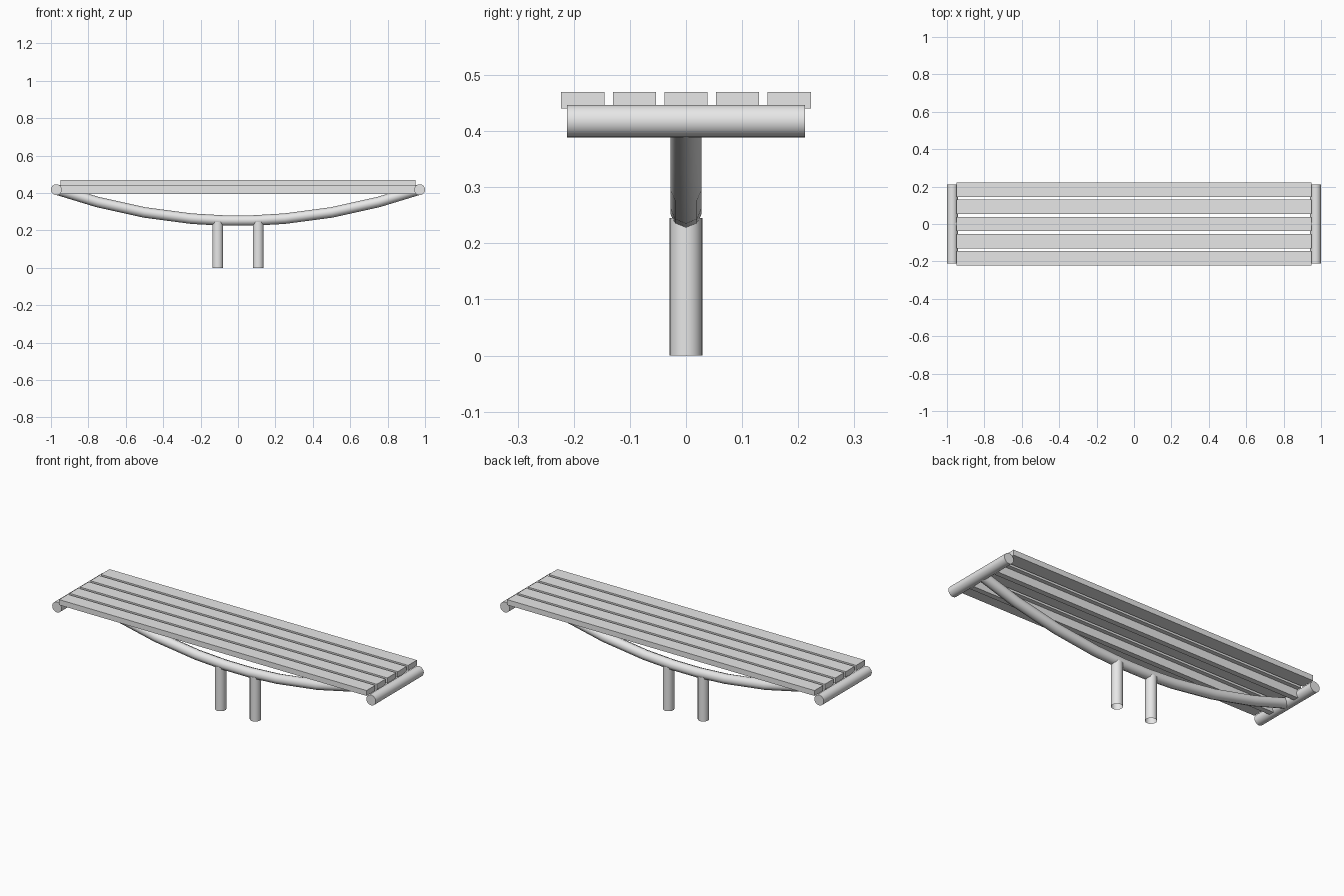
import bpy, bmesh, math
from mathutils import Matrix

cube = bpy.data.objects.get("Cube")
if cube:
    bpy.data.objects.remove(cube, do_unlink=True)

GREY = (0.8, 0.8, 0.8, 1.0)
mat = bpy.data.materials.new("plain grey")
mat.use_nodes = True
mat.diffuse_color = GREY
mat.node_tree.nodes["Principled BSDF"].inputs["Base Color"].default_value = GREY


def finish(bm, name, smooth=False):
    mesh = bpy.data.meshes.new(name)
    bm.to_mesh(mesh)
    bm.free()
    mesh.materials.append(mat)
    obj = bpy.data.objects.new(name, mesh)
    bpy.context.collection.objects.link(obj)
    if smooth:
        bpy.ops.object.select_all(action='DESELECT')
        obj.select_set(True)
        bpy.context.view_layer.objects.active = obj
        bpy.ops.object.shade_smooth_by_angle(angle=math.radians(50))
    return obj


def box(name, size, centre):
    bm = bmesh.new()
    bmesh.ops.create_cube(bm, size=1)
    bmesh.ops.scale(bm, vec=size, verts=bm.verts)
    bmesh.ops.translate(bm, vec=centre, verts=bm.verts)
    return finish(bm, name)


def tube(name, radius, length, centre, along_y=False, capped=True):
    bm = bmesh.new()
    bmesh.ops.create_cone(bm, cap_ends=capped, segments=32, radius1=radius,
                          radius2=radius, depth=length)
    if along_y:
        bm.transform(Matrix.Rotation(math.pi / 2, 4, 'X'))
    bmesh.ops.translate(bm, vec=centre, verts=bm.verts)
    return finish(bm, name, True)


# Seat slats
for i in range(5):
    box(f"seat_slat_{i + 1}", (1.9, 0.077, 0.03), (0, (i - 2) * 0.092, 0.455))

# Rails under the slats, end tubes and legs
for side, sign in (("right", -1), ("left", 1)):
    tube(f"{side}_end_tube", 0.029, 0.424, (sign * 0.971, 0, 0.418), along_y=True)
    tube(f"{side}_leg", 0.029, 0.245, (sign * 0.108, 0, 0.1225), capped=False)
for place, sign in (("front", -1), ("back", 1)):
    box(f"{place}_rail", (1.9, 0.03, 0.045), (0, sign * 0.092, 0.4175))

# Bowed support tube: eight-sided rings swept along a shallow arc
bm = bmesh.new()
rings = []
for x in (-0.97, -0.75, -0.5, -0.25, -0.08, 0.08, 0.25, 0.5, 0.75, 0.97):
    z = 0.252 + 0.177 * x * x
    tilt = math.atan(0.354 * x)
    ring = []
    for k in range(8):
        a = k * math.tau / 8
        up = 0.028 * math.cos(a)
        ring.append(bm.verts.new((x - up * math.sin(tilt), 0.028 * math.sin(a),
                                  z + up * math.cos(tilt))))
    rings.append(ring)
for r, s in zip(rings, rings[1:]):
    for k in range(8):
        j = (k + 1) % 8
        bm.faces.new((r[k], r[j], s[j], s[k]))
bmesh.ops.recalc_face_normals(bm, faces=bm.faces)
finish(bm, "bowed_support", True)
